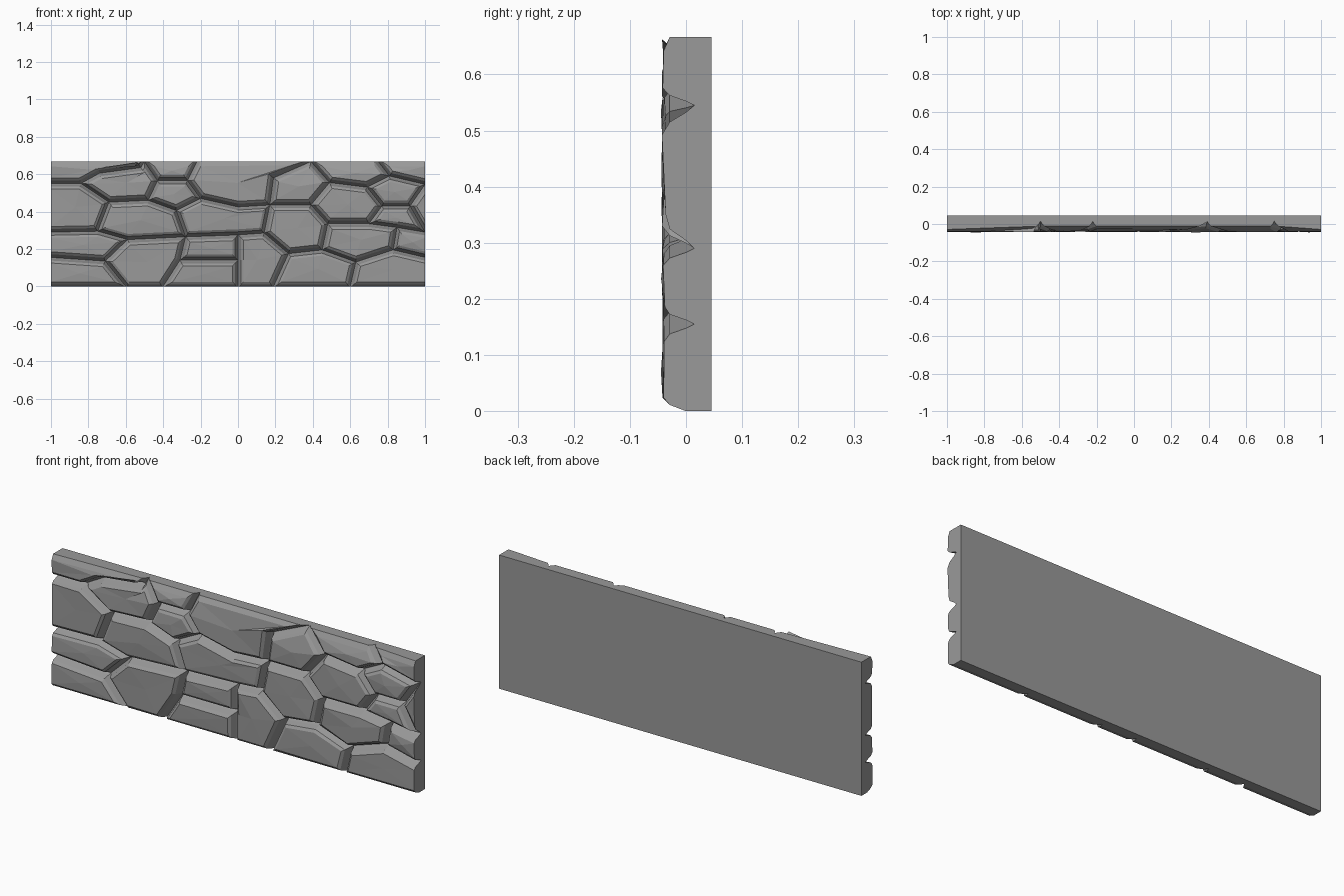
import bpy, bmesh, random
from mathutils import Vector

if "Cube" in bpy.data.objects:
    bpy.data.objects.remove(bpy.data.objects["Cube"])

random.seed(4)
TOP = 0.667

stone_grey = bpy.data.materials.new("stone grey")
stone_grey.diffuse_color = (0.32, 0.32, 0.32, 1)
stone_grey.use_nodes = True
stone_grey.node_tree.nodes["Principled BSDF"].inputs["Base Color"].default_value = stone_grey.diffuse_color

# Joint crossings of the stonework (x, z)
N = dict(
    La=(-1, 0), Lb=(-1, .155), Lc=(-1, .29), Ld=(-1, .55), Le=(-1, TOP),
    Ra=(1, 0), Rb=(1, .155), Rc=(1, .29), Rd=(1, .545), Re=(1, TOP),
    Ba=(-.6, 0), Bb=(-.4, 0), Bc=(0, 0), Bd=(.19, 0), Be=(.6, 0),
    Ta=(-.5, TOP), Tb=(-.22, TOP), Tc=(.39, TOP), Td=(.75, TOP),
    a=(-.84, .55), b=(-.74, .605), c=(-.52, .635), d=(-.43, .565), e=(-.27, .565),
    f=(-.2, .47), g=(-.33, .405), h=(-.48, .46), i=(-.69, .45), j=(-.75, .295),
    k=(-.59, .25), l=(-.28, .265), m=(-.71, .135), n=(-.31, .14), o=(0, .14),
    p=(0, .275), q=(.14, .285), r=(.17, .435), s=(0, .425), t=(.19, .58),
    u=(.39, .435), v=(.49, .555), w=(.69, .53), x=(.81, .59), y=(.77, .43),
    z=(.92, .43), A=(.7, .335), B=(.48, .335), C=(.45, .195), D=(.27, .175),
    E=(.63, .13), F=(.83, .195), G=(.85, .315))

# Each stone is the ring of joints around it
STONES = [
    "La Lb m Ba", "Lb Lc j k m", "Ba m k l n Bb", "Bb n o Bc", "n l p o",
    "Bc o p q D Bd", "Bd D C E Be", "Be E F Rb Ra", "q r u B C D",
    "B A G F E C", "F G Rc Rb", "u v w y A B", "A y z Rc G", "z Rd Rc",
    "w x Rd z y", "x Td Re Rd", "v w x Td Tc", "r t Tc v u",
    "e Tb Tc t r s f", "Ta d e Tb", "Le Ta c b a Ld", "c Ta d h i a b",
    "d e f g h", "h g l k j i", "l g f s r q p", "Ld a i j Lc"]


def inset(pts, inner, bottom, top):
    """Move each edge of a counter-clockwise polygon inwards by its own distance."""
    n, out = len(pts), []

    def edge(i):
        p, q = pts[i], pts[(i + 1) % n]
        d = (q - p).normalized()
        if abs(p.y) < 1e-5 and abs(q.y) < 1e-5:
            dist = bottom
        elif min(p.y, q.y) > TOP - 1e-5:
            dist = top
        elif abs(p.x - q.x) < 1e-5 and abs(p.x) > .999:
            dist = 0
        else:
            dist = inner
        return Vector((-d.y, d.x)), dist

    for i in range(n):
        (n1, s1), (n2, s2) = edge(i - 1), edge(i)
        det = n1.x * n2.y - n1.y * n2.x
        if abs(det) < 0.15:
            off = (n1 * s1 + n2 * s2) / 2
        else:
            off = Vector(((s1 * n2.y - s2 * n1.y) / det, (n1.x * s2 - n2.x * s1) / det))
        limit = 3.5 * max(s1, s2)
        if off.length > limit:
            off *= limit / off.length
        out.append(pts[i] + off)
    return out


def finish(name, bm):
    bmesh.ops.recalc_face_normals(bm, faces=bm.faces)
    me = bpy.data.meshes.new(name)
    bm.to_mesh(me)
    bm.free()
    me.materials.append(stone_grey)
    ob = bpy.data.objects.new(name, me)
    bpy.context.collection.objects.link(ob)


def stone(bm, pts):
    area = sum(p.x * q.y - q.x * p.y for p, q in zip(pts, pts[1:] + pts[:1]))
    if area < 0:
        pts.reverse()
    # levels: depth, depth at the top edge, insets for joints / bottom / top
    levels = [(.015, .015, 0, 0, 0), (0, 0, .007, 0, 0),
              (-.029, -.012, .017, .011, 0), (-.040, -.026, .030, .024, .025)]
    rings = []
    for k, (y, ytop, a, b, c) in enumerate(levels):
        ring = []
        for p0, p in zip(pts, inset(pts, a, b, c)):
            at_top = p0.y > TOP - 1e-5 and abs(p0.x) < .999
            jitter = random.uniform(-.003, .004) if k == 3 else 0
            ring.append(bm.verts.new((p.x, (ytop if at_top else y) + jitter, p.y)))
        rings.append(ring)
    n = len(pts)
    for lo, hi in zip(rings, rings[1:]):
        for i in range(n):
            bm.faces.new((lo[i], lo[(i + 1) % n], hi[(i + 1) % n], hi[i]))
    # roughly split face meeting at an off-level centre point
    mid = sum((v.co for v in rings[-1]), Vector()) / n
    mid.y = random.uniform(-.045, -.039)
    c = bm.verts.new(mid)
    for i in range(n):
        bm.faces.new((rings[-1][i], rings[-1][(i + 1) % n], c))


# Stone facing
bm = bmesh.new()
for names in STONES:
    stone(bm, [Vector(N[k]) for k in names.split()])
finish("stone_facing", bm)

# Flat backing slab
bm = bmesh.new()
bmesh.ops.create_cube(bm, size=1)
for vert in bm.verts:
    vert.co = (vert.co.x * 2, .03 + vert.co.y * .03, (vert.co.z + .5) * TOP)
finish("backing_slab", bm)
